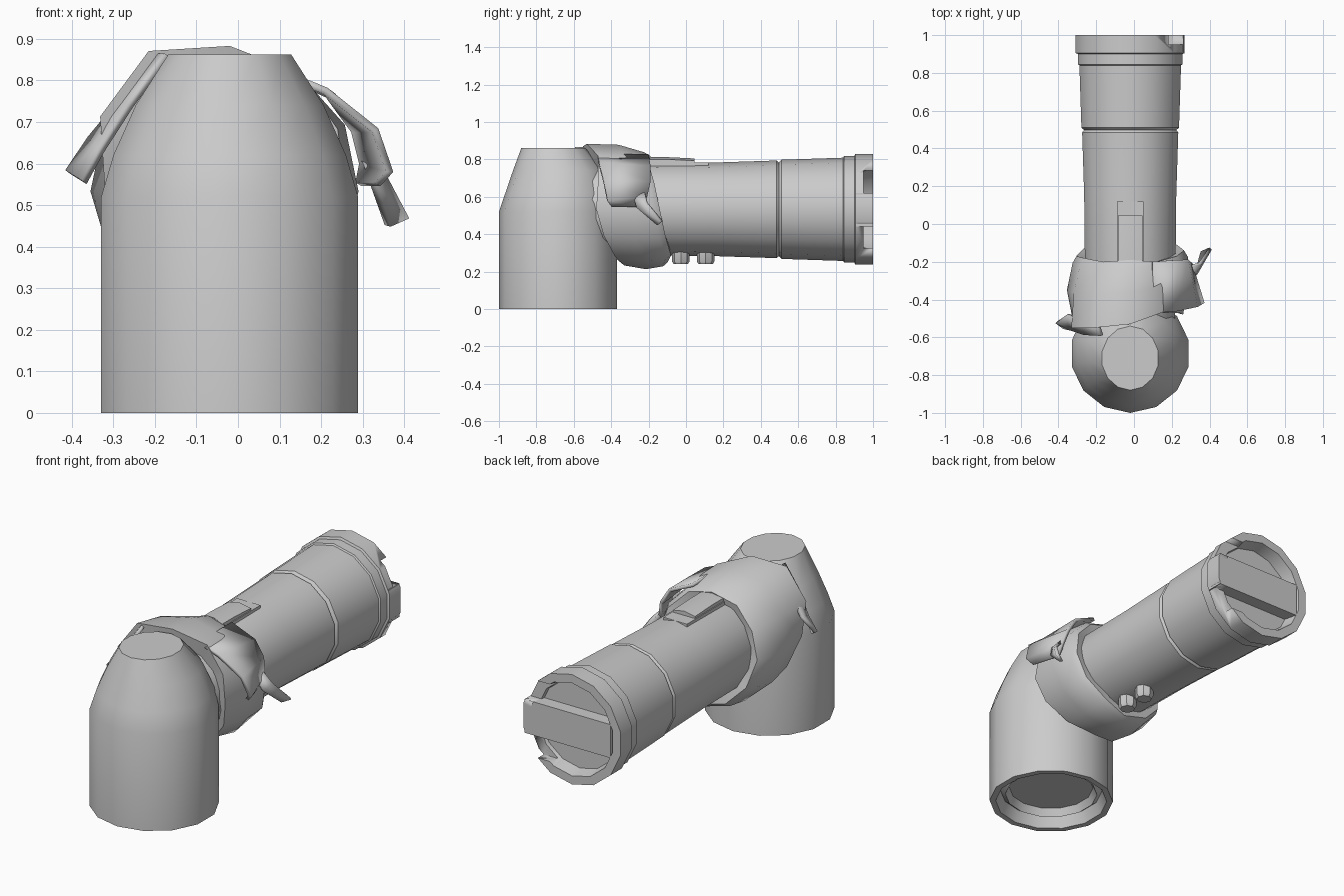
import bpy, math
from math import sin, cos, pi, radians

if "Cube" in bpy.data.objects:
    bpy.data.objects.remove(bpy.data.objects["Cube"])

CX, CZ = -0.02, 0.533   # barrel axis


def mesh(name, verts, faces, angle=35):
    me = bpy.data.meshes.new(name)
    me.from_pydata(verts, [], faces)
    ob = bpy.data.objects.new(name, me)
    bpy.context.collection.objects.link(ob)
    bpy.ops.object.select_all(action='DESELECT')
    ob.select_set(True)
    bpy.context.view_layer.objects.active = ob
    bpy.ops.object.mode_set(mode='EDIT')
    bpy.ops.mesh.select_all(action='SELECT')
    bpy.ops.mesh.normals_make_consistent(inside=False)
    bpy.ops.object.mode_set(mode='OBJECT')
    bpy.ops.object.shade_smooth_by_angle(angle=radians(angle))
    return ob


def skin(name, rings, cap=True, angle=35):
    """Bridge equal-length closed rings, optionally capping both ends."""
    n, m = len(rings[0]), len(rings)
    faces = [(i*n+j, i*n+(j+1) % n, (i+1)*n+(j+1) % n, (i+1)*n+j)
             for i in range(m-1) for j in range(n)]
    if cap:
        faces += [tuple(range(n)), tuple(range((m-1)*n, m*n))]
    return mesh(name, [v for r in rings for v in r], faces, angle)


def flat_ring(z, rx, y0, y1, cx=CX, n=14):
    return [(cx + rx*sin(2*pi*i/n), (y0+y1)/2 - (y1-y0)/2*cos(2*pi*i/n), z)
            for i in range(n)]


def barrel_ring(y, r, n=14):
    return [(CX + r*sin(2*pi*i/n), y, CZ + r*cos(2*pi*i/n)) for i in range(n)]


def box(name, x0, x1, y0, y1, z0, z1):
    v = [(x, y, z) for x in (x0, x1) for y in (y0, y1) for z in (z0, z1)]
    f = [(0, 1, 3, 2), (4, 6, 7, 5), (0, 4, 5, 1), (2, 3, 7, 6), (0, 2, 6, 4), (1, 5, 7, 3)]
    return mesh(name, v, f)


def ribbon(name, pairs):
    v = [p for pair in pairs for p in pair]
    f = [(2*i, 2*i+1, 2*i+3, 2*i+2) for i in range(len(pairs)-1)]
    ob = mesh(name, v, f, 50)
    s = ob.modifiers.new("thickness", 'SOLIDIFY')
    s.thickness, s.offset = 0.018, 0
    return ob


# Upright head: recessed lens well underneath, straight wall, tapered crown
MY = -0.685
well = [(0.08, 0.20), (0.08, 0.215), (0.04, 0.235), (0.06, 0.26), (0.0, 0.285)]
head = [flat_ring(z, r, MY-r, MY+r) for z, r in well]
head += [flat_ring(0.0, 0.317, -1.0, -0.37), flat_ring(0.52, 0.317, -1.0, -0.37),
         flat_ring(0.62, 0.287, -0.966, -0.385), flat_ring(0.74, 0.232, -0.925, -0.43),
         flat_ring(0.862, 0.152, -0.88, -0.54)]
skin("head", head)

# Barrel with a seam groove, a stepped tail cap and a recessed end
profile = [(-0.56, 0.23), (-0.5, 0.243), (0.15, 0.25), (0.485, 0.261), (0.497, 0.25),
           (0.51, 0.265), (0.84, 0.276), (0.845, 0.284), (0.9, 0.284), (0.905, 0.296),
           (1.0, 0.296), (1.0, 0.25), (0.93, 0.235)]
barrel = skin("barrel", [barrel_ring(y, r) for y, r in profile])

# Two notches in the rim beside the grip bar
for z0, z1 in ((0.62, 0.74), (0.325, 0.44)):
    c = box("rim_notch_cutter", 0.1, 0.4, 0.95, 1.05, z0, z1)
    c.hide_render = True
    c.hide_viewport = True
    b = barrel.modifiers.new("notch", 'BOOLEAN')
    b.object, b.operation, b.solver = c, 'DIFFERENCE', 'EXACT'
box("tail_grip_bar", -0.25, 0.262, 0.91, 1.0, 0.44, 0.62)

# Cloth wrap: front edge y, front radius, middle radius, back edge y, every 30 degrees from top
wrap = [(-.53, .35, .345, -.19), (-.47, .33, .325, -.20), (-.47, .30, .32, -.17),
        (-.48, .28, .31, -.14), (-.44, .28, .31, -.11), (-.38, .29, .32, -.08),
        (-.33, .30, .32, -.10), (-.38, .30, .32, -.10), (-.46, .30, .33, -.13),
        (-.53, .30, .335, -.17), (-.55, .36, .345, -.18), (-.55, .39, .36, -.20)]


def wrap_ring(t, radius):
    ring = []
    for i, row in enumerate(wrap):
        a, r = i*pi/6, radius(row)
        ring.append((CX + r*sin(a), row[0] + (row[3]-row[0])*t, CZ + r*cos(a)))
    return ring


skin("cloth_wrap", [wrap_ring(0.06, lambda w: 0.22), wrap_ring(0.0, lambda w: w[1]),
                    wrap_ring(0.5, lambda w: w[2]), wrap_ring(0.9, lambda w: 0.305),
                    wrap_ring(1.0, lambda w: 0.285), wrap_ring(0.97, lambda w: 0.23)],
     cap=False, angle=50)

# Loose cloth ends
ribbon("right_cloth_flap", [((.10, -.47, .82), (.10, -.20, .82)), ((.21, -.465, .775), (.23, -.19, .76)),
                            ((.33, -.44, .68), (.28, -.19, .68)), ((.365, -.42, .58), (.30, -.21, .60)),
                            ((.335, -.40, .55), (.29, -.25, .55))])
ribbon("right_cloth_tail", [((.31, -.28, .60), (.30, -.22, .62)), ((.33, -.26, .54), (.35, -.21, .57)),
                            ((.36, -.15, .45), (.405, -.13, .47))])
ribbon("left_cloth_tail", [((-.17, -.59, .86), (-.20, -.50, .86)), ((-.26, -.585, .74), (-.28, -.50, .75)),
                           ((-.33, -.56, .63), (-.355, -.48, .66)), ((-.37, -.55, .555), (-.41, -.52, .58))])

# Switch on top: base plate and wedge slider
box("switch_base", -0.09, 0.05, -0.23, 0.12, 0.74, 0.782)
skin("switch_slider", [[(-.085, y, .76), (-.085, y, z), (-.02, y, z+.012), (.045, y, z), (.045, y, .76)]
                       for y, z in ((-.23, .80), (-.1, .80), (.045, .793))])

# Two small knobs underneath
for y in (-0.028, 0.105):
    skin("lower_knob", [flat_ring(z, r, y-r, y+r, 0.02, 8)
                        for z, r in ((.24, .038), (.255, .047), (.32, .047))])
